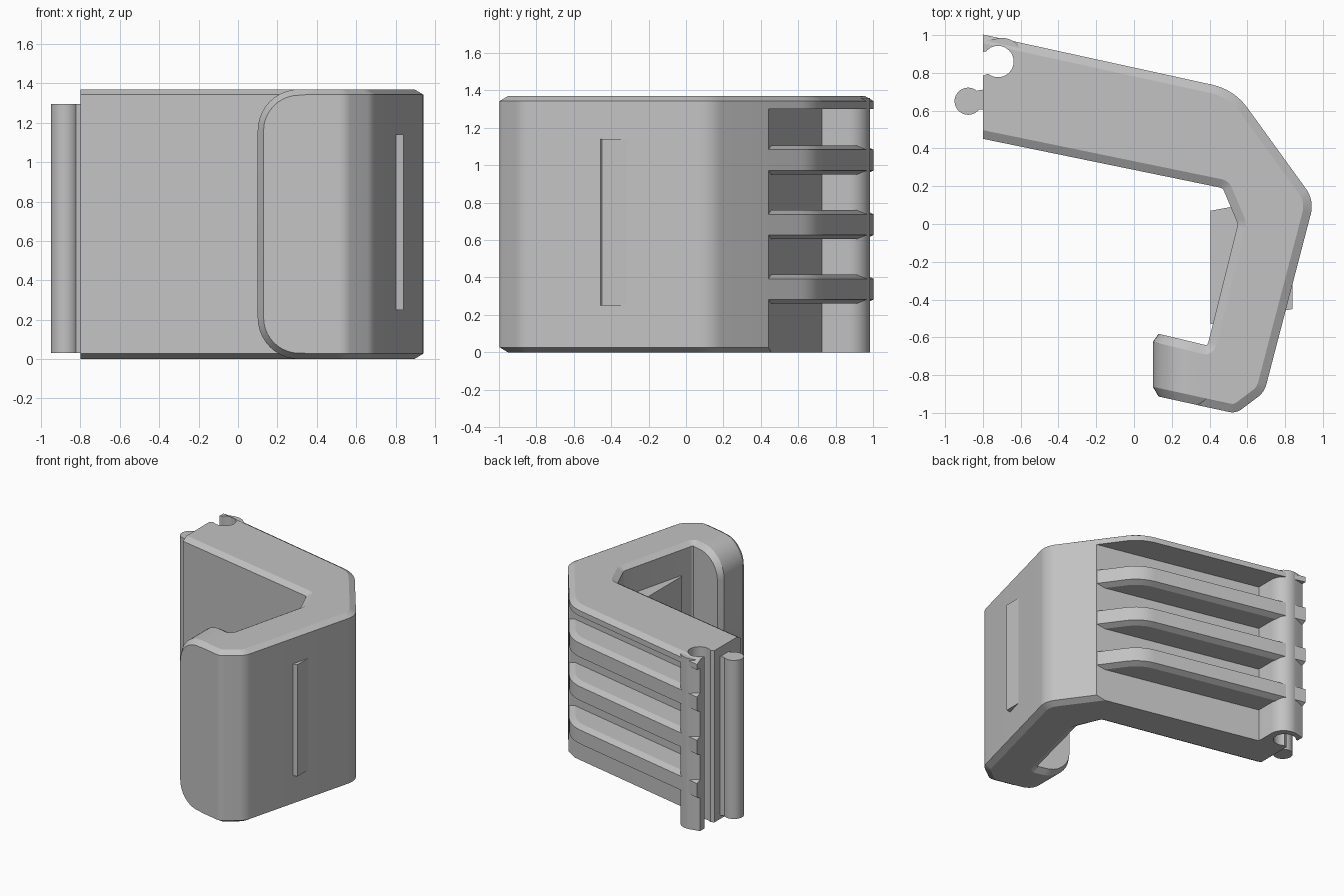
import bpy, bmesh, math
from mathutils import Vector

HEIGHT = 1.37
if "Cube" in bpy.data.objects:
    bpy.data.objects.remove(bpy.data.objects["Cube"])

grey = bpy.data.materials.new("plain_grey")
grey.use_nodes = True
grey.diffuse_color = (0.54, 0.54, 0.54, 1)
grey.node_tree.nodes["Principled BSDF"].inputs["Base Color"].default_value = (0.54, 0.54, 0.54, 1)


def fillet(points, steps=8):
    """Round each (x, y, radius) corner of a polygon."""
    out = []
    for i, (x, y, r) in enumerate(points):
        p = Vector((x, y))
        a = Vector(points[i - 1][:2]) - p
        b = Vector(points[(i + 1) % len(points)][:2]) - p
        if r == 0:
            out.append(p)
            continue
        a.normalize()
        b.normalize()
        half = a.angle(b) / 2
        centre = p + (a + b).normalized() * (r / math.sin(half))
        tangent = r / math.tan(half)
        start, end = p + a * tangent - centre, p + b * tangent - centre
        for k in range(steps + 1):
            out.append(centre + start.lerp(end, k / steps).normalized() * r)
    return out


def inset(loop, d):
    """Mitred inset of a counter-clockwise polygon."""
    out = []
    for i, p in enumerate(loop):
        a = (p - loop[i - 1]).normalized()
        b = (loop[(i + 1) % len(loop)] - p).normalized()
        n = Vector((-a.y - b.y, a.x + b.x)).normalized()
        out.append(p + n * (d / max(0.3, n.dot(Vector((-a.y, a.x))))))
    return out


def loft(name, loops):
    """Skin a stack of equal loops and cap both ends."""
    bm = bmesh.new()
    rings = [[bm.verts.new(v) for v in loop] for loop in loops]
    n = len(rings[0])
    for lo, hi in zip(rings, rings[1:]):
        for i in range(n):
            j = (i + 1) % n
            bm.faces.new((lo[i], lo[j], hi[j], hi[i]))
    bm.faces.new(rings[0][::-1])
    bm.faces.new(rings[-1])
    bmesh.ops.recalc_face_normals(bm, faces=bm.faces)
    mesh = bpy.data.meshes.new(name)
    bm.to_mesh(mesh)
    bm.free()
    mesh.materials.append(grey)
    ob = bpy.data.objects.new(name, mesh)
    bpy.context.collection.objects.link(ob)
    return ob


def prism(name, loop, z0, z1, depth=0, rise=0):
    """Upright prism, optionally with chamfered rims."""
    levels = [(z0, 0), (z1, 0)]
    if depth:
        levels = [(z0, depth), (z0 + rise, 0), (z1 - rise, 0), (z1, depth)]
    return loft(name, [[(p.x, p.y, z) for p in (inset(loop, d) if d else loop)] for z, d in levels])


def quad(*pts):
    return [Vector(p) for p in pts]


def circle(x, y, r, n=32):
    return [Vector((x + r * math.cos(k * math.tau / n), y + r * math.sin(k * math.tau / n))) for k in range(n)]


def finish(ob, cutters=()):
    """Apply the cuts, then smooth the rounded surfaces."""
    bpy.ops.object.select_all(action='DESELECT')
    bpy.context.view_layer.objects.active = ob
    ob.select_set(True)
    for c in cutters:
        mod = ob.modifiers.new("cut", 'BOOLEAN')
        mod.operation = 'DIFFERENCE'
        mod.solver = 'EXACT'
        mod.object = c
        bpy.ops.object.modifier_apply(modifier=mod.name)
    bpy.ops.object.shade_smooth_by_angle(angle=math.radians(25))


# Cutters: flat hinge end, socket bore, socket mouth, space between ribs
end_cut = prism("end_cutter", quad((-1.5, 0), (-0.8, 0), (-0.8, 1.5), (-1.5, 1.5)), -0.5, 2)
bore_cut = prism("bore_cutter", circle(-0.72, 0.86, 0.083), -0.5, 2)
mouth_cut = prism("mouth_cutter", quad((-0.9, 0.745), (-0.76, 0.80), (-0.76, 0.92), (-0.9, 0.885)), -0.5, 2)
groove_cut = prism("groove_cutter", quad((-1.1, 0.839), (0.73, 0.44), (1.2, 0.34), (1.2, 1.5), (-1.1, 1.5)), -0.1, 1.30)
hinge_cuts = [end_cut, bore_cut, mouth_cut]

# Bent main body
body_outline = fillet([
    (-1.0, 0.492, 0), (0.47, 0.19, 0.03), (0.55, 0.0, 0.05), (0.39, -0.64, 0.03),
    (0.34, -0.66, 0), (0.34, -0.96, 0), (0.54, -1.003, 0.08), (0.69, -0.89, 0.12),
    (0.955, 0.125, 0.16), (0.53, 0.712, 0.31), (-1.0, 1.047, 0)])
body = prism("bent_body", body_outline, 0, HEIGHT, 0.045, 0.027)
finish(body, [groove_cut] + hinge_cuts)

# Back ribs
rib_outline = fillet([(-1.0, 0.70, 0), (0.70, 0.34, 0), (0.79, 0.351, 0),
                      (0.53, 0.712, 0.31), (-1.0, 1.047, 0)])
for i, z in enumerate((0.26, 0.605, 0.95)):
    rib = prism(f"back_rib_{i + 1}", rib_outline, z, z + 0.155, 0.045, 0.022)
    finish(rib, hinge_cuts)

# Hinge socket column
arc = [Vector((-0.70 + 0.115 * math.cos(t), 0.87 + 0.115 * math.sin(t)))
       for t in (math.radians(k * 10) for k in range(11))]
column = prism("hinge_socket", quad((-0.8, 0.70), (-0.585, 0.66)) + arc + quad((-0.8, 0.965)), 0, 1.36)
finish(column, [bore_cut, mouth_cut])

# Hinge pin and its neck
finish(prism("hinge_pin", circle(-0.878, 0.65, 0.072), 0.03, 1.295))
finish(prism("hinge_pin_neck", quad((-0.86, 0.60), (-0.78, 0.61), (-0.78, 0.715), (-0.86, 0.70)), 0.03, 1.295))


# Rounded front hook
def hook_ring(margin, y_at):
    left, low, high, r = 0.10 + margin, margin, HEIGHT - margin, 0.21 - margin
    pts = [(0.5, low), (0.5, high)]
    for cz, first in ((high - r, 90), (low + r, 180)):
        for k in range(11):
            t = math.radians(first + 9 * k)
            pts.append((left + r + r * math.cos(t), cz + r * math.sin(t)))
    return [(x, y_at(x), z) for x, z in pts]


def front(x):
    return -0.885 - 0.2186 * x


def back(x):
    return -0.55 - 0.24 * x


finish(loft("front_hook", [
    hook_ring(0.03, front), hook_ring(0, lambda x: front(x) + 0.045),
    hook_ring(0, lambda x: back(x) - 0.05), hook_ring(0.03, back)]))

# Inner pad passing through the arm
finish(prism("inner_pad", quad((0.405, -0.53), (0.84, -0.45), (0.84, 0.15), (0.405, 0.07)), 0.25, 1.14))

# Remove the helpers
for cutter in hinge_cuts + [groove_cut]:
    cutter.hide_render = True
    bpy.data.objects.remove(cutter)
